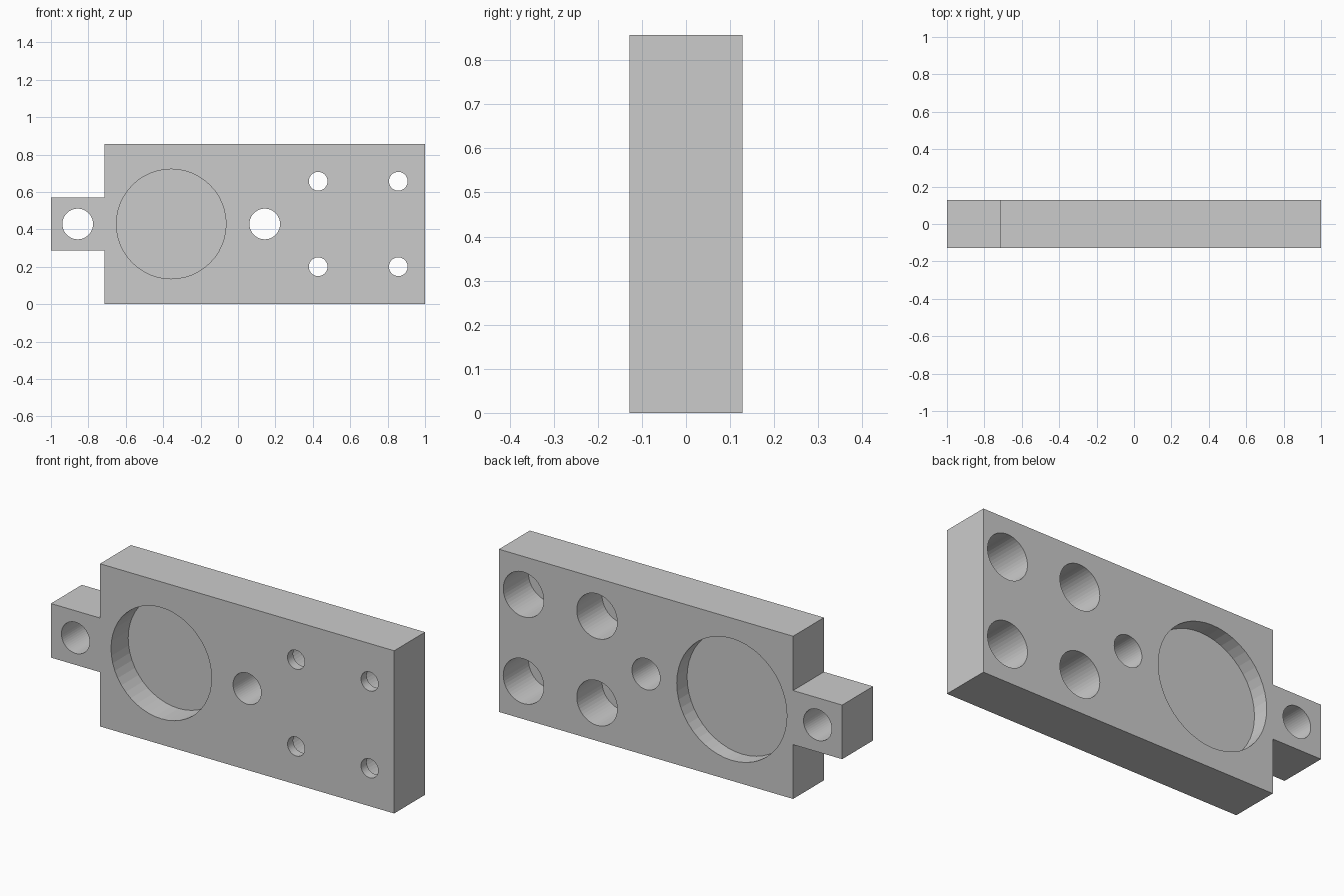
import bpy, bmesh
from math import pi

if "Cube" in bpy.data.objects:
    bpy.data.objects.remove(bpy.data.objects["Cube"])

T = 0.1286          # half thickness
MID = 0.4286        # centre height
SIDES = 48

# Plate with a tab, extruded from its front outline
outline = [(-0.714, 0), (1, 0), (1, 0.857), (-0.714, 0.857),
           (-0.714, 0.571), (-1, 0.571), (-1, 0.286), (-0.714, 0.286)]
mesh = bpy.data.meshes.new("mounting_plate")
bm = bmesh.new()
face = bm.faces.new([bm.verts.new((x, -T, z)) for x, z in outline])
ext = bmesh.ops.extrude_face_region(bm, geom=[face])
bmesh.ops.translate(bm, vec=(0, 2 * T, 0),
                    verts=[v for v in ext["geom"] if isinstance(v, bmesh.types.BMVert)])
bmesh.ops.recalc_face_normals(bm, faces=bm.faces)
bm.to_mesh(mesh)
bm.free()
plate = bpy.data.objects.new("mounting_plate", mesh)
bpy.context.collection.objects.link(plate)


def cut(x, z, r, y0, y1):
    """Cut a round hole along y between y0 and y1."""
    bpy.ops.mesh.primitive_cylinder_add(vertices=SIDES, radius=r, depth=y1 - y0,
                                        location=(x, (y0 + y1) / 2, z),
                                        rotation=(pi / 2, 0, 0))
    cutter = bpy.context.object
    cutter.name = "hole_cutter"
    cutter.hide_render = True
    mod = plate.modifiers.new("hole", 'BOOLEAN')
    mod.operation = 'DIFFERENCE'
    mod.solver = 'EXACT'
    mod.object = cutter
    bpy.context.view_layer.objects.active = plate
    bpy.ops.object.modifier_apply(modifier=mod.name)
    bpy.data.objects.remove(cutter, do_unlink=True)


# Through holes in the tab and the middle
for x in (-0.857, 0.143):
    cut(x, MID, 0.082, -0.3, 0.3)

# Large round pockets, front and back, with a thin web between
cut(-0.357, MID, 0.293, -0.3, -T + 0.143)
cut(-0.357, MID, 0.321, T - 0.086, 0.3)

# Four bolt holes, counterbored from the back
for x in (0.4286, 0.857):
    for z in (0.2, 0.657):
        cut(x, z, 0.05, -0.3, 0.3)
        cut(x, z, 0.118, T - 0.21, 0.3)
